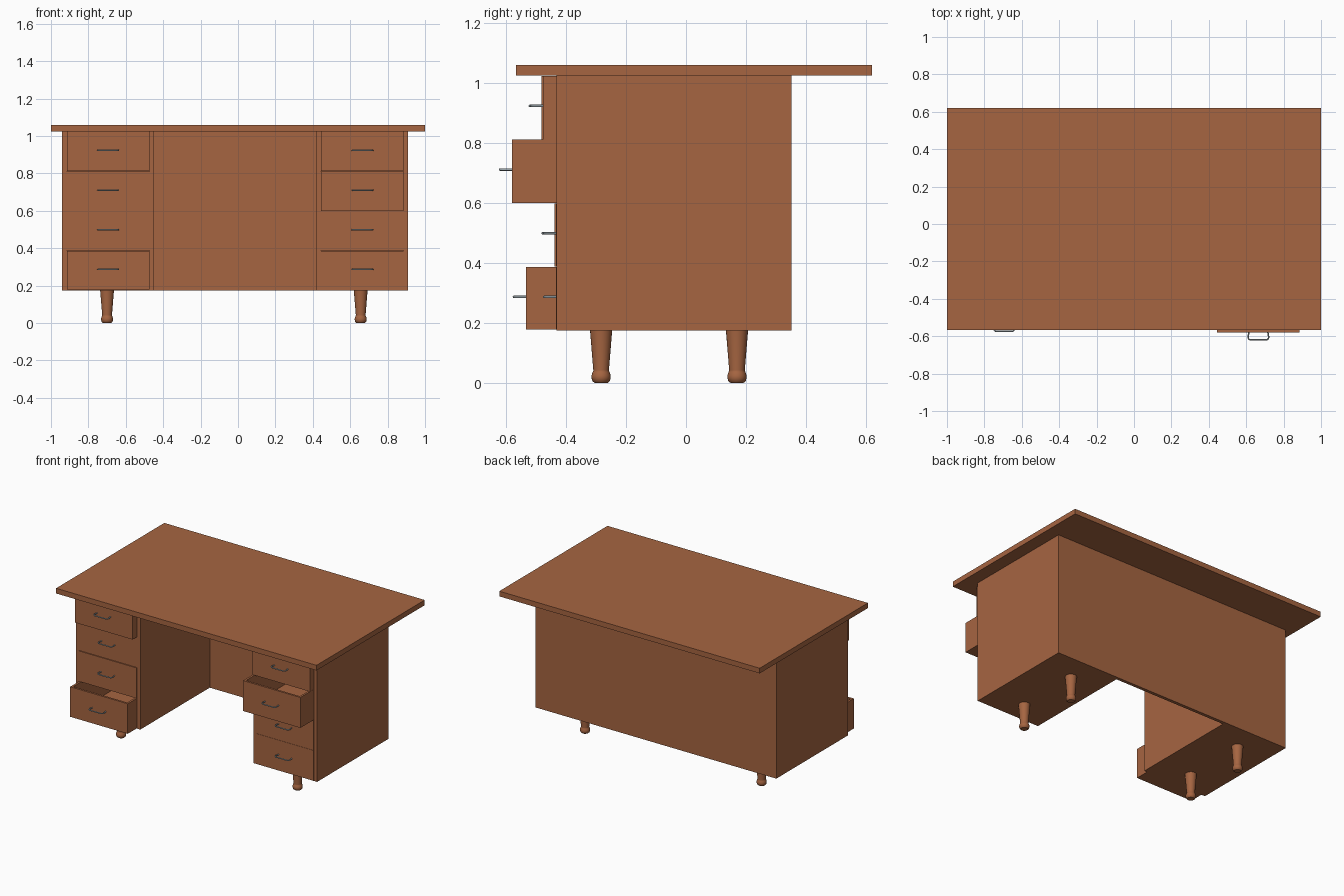
import bpy, bmesh, math
from mathutils import Vector

if "Cube" in bpy.data.objects:
    bpy.data.objects.remove(bpy.data.objects["Cube"])

def mat(name, c):
    m = bpy.data.materials.new(name)
    m.diffuse_color = (*c, 1)
    m.use_nodes = True
    m.node_tree.nodes["Principled BSDF"].inputs["Base Color"].default_value = m.diffuse_color
    return m

WOOD = mat("brown wood", (0.38, 0.13, 0.053))
METAL = mat("grey metal", (0.36, 0.42, 0.45))

def finish(name, bm, m):
    bmesh.ops.recalc_face_normals(bm, faces=bm.faces)
    me = bpy.data.meshes.new(name)
    bm.to_mesh(me)
    bm.free()
    me.materials.append(m)
    ob = bpy.data.objects.new(name, me)
    bpy.context.collection.objects.link(ob)
    return ob

def add_box(bm, x0, x1, y0, y1, z0, z1):
    vs = bmesh.ops.create_cube(bm, size=1)["verts"]
    for v in vs:
        v.co = Vector(((x0 + x1) / 2 + v.co.x * (x1 - x0),
                       (y0 + y1) / 2 + v.co.y * (y1 - y0),
                       (z0 + z1) / 2 + v.co.z * (z1 - z0)))

def box(name, *d):
    bm = bmesh.new()
    add_box(bm, *d)
    return finish(name, bm, WOOD)

def drawer(name, x0, x1, y0, z0, z1, depth=0.73, t=0.02):
    # open-topped box: floor inset down from the top face
    bm = bmesh.new()
    add_box(bm, x0, x1, y0, y0 + depth, z0, z1)
    bm.normal_update()
    top = [f for f in bm.faces if f.normal.z > 0.9]
    bmesh.ops.inset_region(bm, faces=top, thickness=t)
    ret = bmesh.ops.extrude_face_region(bm, geom=top)
    vs = [g for g in ret["geom"] if isinstance(g, bmesh.types.BMVert)]
    bmesh.ops.translate(bm, verts=vs, vec=(0, 0, -(z1 - z0) + t))
    bmesh.ops.delete(bm, geom=[f for f in top if f.is_valid], context="FACES")
    finish(name, bm, WOOD)

def handle(name, x, y, z, w=0.055, d=0.04, r=0.015):
    # U-shaped wire with rounded corners
    pts = [(-w + 0.004, 0.0)]
    for cx, a0 in ((-w + r, 180), (w - r, 270)):
        for i in range(5):
            a = math.radians(a0 + i * 22.5)
            pts.append((cx + r * math.cos(a), -d + r + r * math.sin(a)))
    pts.append((w - 0.004, 0.0))
    cu = bpy.data.curves.new(name, "CURVE")
    cu.dimensions = "3D"
    cu.bevel_depth = 0.004
    cu.bevel_resolution = 2
    cu.use_fill_caps = True
    sp = cu.splines.new("POLY")
    sp.points.add(len(pts) - 1)
    for p, (px, py) in zip(sp.points, pts):
        p.co = (x + px, y + py, z, 1)
    cu.materials.append(METAL)
    ob = bpy.data.objects.new(name, cu)
    bpy.context.collection.objects.link(ob)

def leg(name, x, y, n=24):
    # lathe-turned tapered leg with a ball foot
    prof = [(0.022, 0), (0.029, 0.006), (0.032, 0.016), (0.032, 0.024),
            (0.029, 0.034), (0.026, 0.040), (0.026, 0.042), (0.037, 0.176)]
    bm = bmesh.new()
    rings = [[bm.verts.new((x + r * math.cos(2 * math.pi * i / n),
                            y + r * math.sin(2 * math.pi * i / n), z))
              for i in range(n)] for r, z in prof]
    for a, b in zip(rings, rings[1:]):
        for i in range(n):
            j = (i + 1) % n
            bm.faces.new((a[i], a[j], b[j], b[i]))
    bm.faces.new(rings[0])
    bm.faces.new(rings[-1])
    ob = finish(name, bm, WOOD)
    bpy.ops.object.select_all(action="DESELECT")
    ob.select_set(True)
    bpy.context.view_layer.objects.active = ob
    bpy.ops.object.shade_smooth_by_angle(angle=math.radians(35))

Z0, Z1, YF, YB = 0.175, 1.024, -0.432, 0.352
H = (Z1 - Z0) / 4

# desktop and back panel
box("desktop", -1, 1, -0.567, 0.62, Z1, 1.06)
box("back_panel", -0.94, 0.91, YB - 0.022, YB, Z0, Z1)

# pedestals: outer x range and front y of each drawer, top to bottom
for side, x0, x1, fronts in (
        ("left", -0.94, -0.448, (-0.481, -0.433, -0.438, -0.534)),
        ("right", 0.42, 0.91, (-0.476, -0.580, -0.433, -0.433))):
    t = 0.025
    box(side + "_outer_panel", x0, x0 + t, YF, YB - 0.022, Z0, Z1)
    box(side + "_inner_panel", x1 - t, x1, YF, YB - 0.022, Z0, Z1)
    box(side + "_bottom_panel", x0 + t, x1 - t, YF, YB - 0.022, Z0, Z0 + 0.003)
    for i, y in enumerate(fronts):
        top = Z1 - i * H
        low = top - H + (0.003 if i == 3 else 0.0)
        drawer(f"{side}_drawer_{i + 1}", x0 + t, x1 - t, y, low, top - 0.001)
        handle(f"{side}_handle_{i + 1}", (x0 + x1) / 2, y, top - H * 0.475)
    for j, y in enumerate((-0.283, 0.17)):
        leg(f"{side}_{('front', 'back')[j]}_leg", -0.70 if x0 < 0 else 0.656, y)
